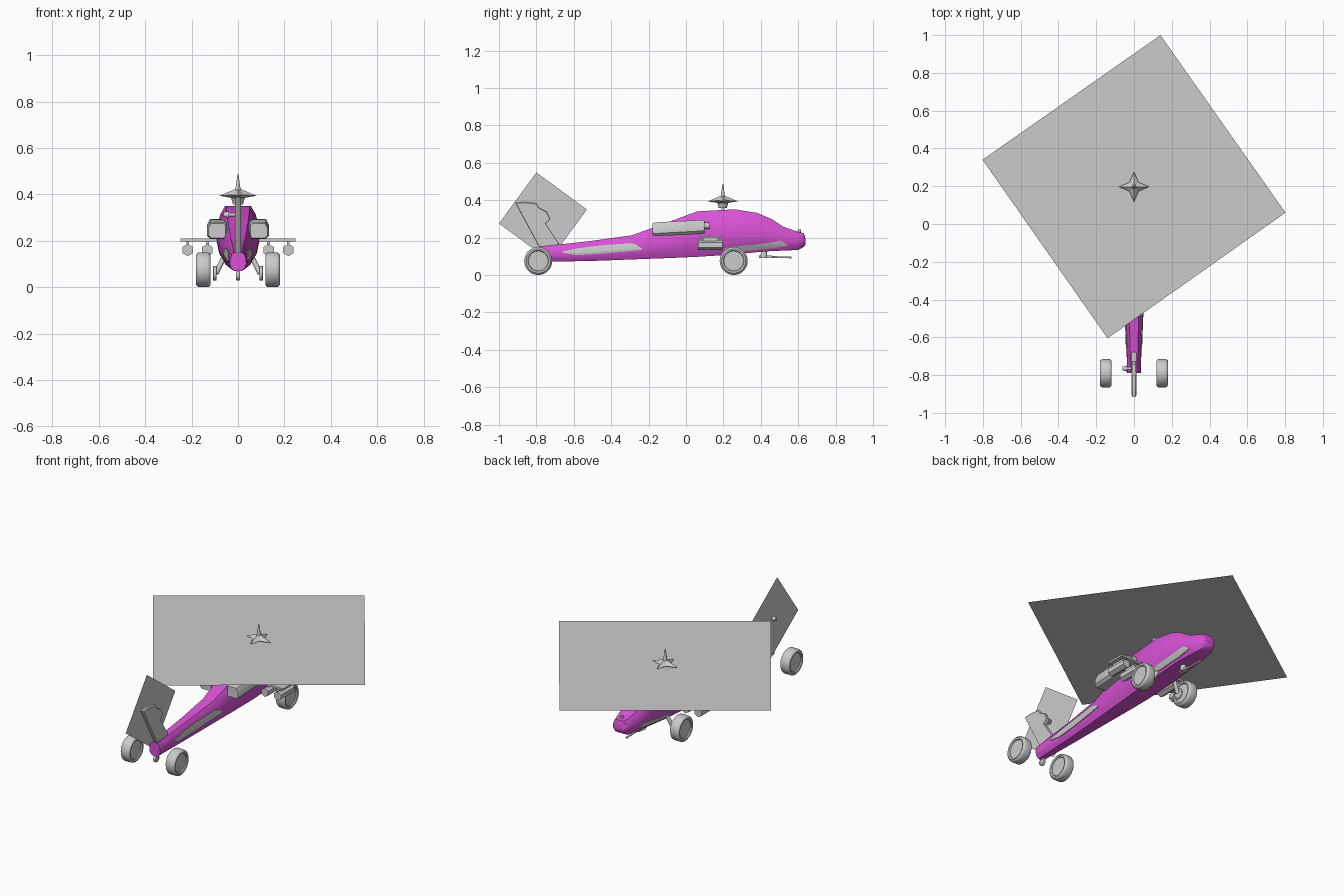
import bpy, bmesh, math
from mathutils import Vector

if "Cube" in bpy.data.objects:
    bpy.data.objects.remove(bpy.data.objects["Cube"])


def material(name, rgb):
    m = bpy.data.materials.new(name)
    m.diffuse_color = (*rgb, 1)
    m.use_nodes = True
    m.node_tree.nodes["Principled BSDF"].inputs["Base Color"].default_value = m.diffuse_color
    return m


PINK = material("magenta_paint", (0.69, 0.085, 0.67))
GREY = material("light_grey", (0.6, 0.6, 0.6))


def finish(name, bm, mat, smooth=None):
    bmesh.ops.recalc_face_normals(bm, faces=bm.faces[:])
    me = bpy.data.meshes.new(name)
    bm.to_mesh(me)
    bm.free()
    me.materials.append(mat)
    ob = bpy.data.objects.new(name, me)
    bpy.context.collection.objects.link(ob)
    if smooth:
        bpy.ops.object.select_all(action='DESELECT')
        ob.select_set(True)
        bpy.context.view_layer.objects.active = ob
        bpy.ops.object.shade_smooth_by_angle(angle=math.radians(smooth))
    return ob


def loft(name, rings, mat, smooth=None):
    """Skin closed rings of points and cap both ends."""
    bm = bmesh.new()
    vs = [[bm.verts.new(p) for p in r] for r in rings]
    n = len(rings[0])
    for a, b in zip(vs, vs[1:]):
        for i in range(n):
            bm.faces.new((a[i], a[(i + 1) % n], b[(i + 1) % n], b[i]))
    bm.faces.new(vs[0])
    bm.faces.new(vs[-1])
    return finish(name, bm, mat, smooth)


def rod(name, p1, p2, r1, r2=None, segs=12, mat=GREY, smooth=40):
    """Cylinder or cone between two points."""
    p1, p2 = Vector(p1), Vector(p2)
    q = (p2 - p1).to_track_quat('Z', 'Y')
    rings = []
    for p, r in ((p1, r1), (p2, r1 if r2 is None else r2)):
        rings.append([p + q @ Vector((r * math.cos(a), r * math.sin(a), 0))
                      for a in (2 * math.pi * (i + .5) / segs for i in range(segs))])
    return loft(name, rings, mat, smooth)


def box(name, lo, hi):
    rings = [[(lo[0], lo[1], z), (hi[0], lo[1], z), (hi[0], hi[1], z), (lo[0], hi[1], z)]
             for z in (lo[2], hi[2])]
    return loft(name, rings, GREY)


def wheel(name, x0, x1, y, z, r, segs=28):
    """Tyre with rounded shoulders and a recessed hub, axis along x."""
    w = x1 - x0
    prof = [(.14, .7), (.04, .74), (0, .86), (.1, .97), (.2, 1),
            (.8, 1), (.9, .97), (1, .86), (.96, .74), (.86, .7)]
    rings = [[(x0 + w * t, y + r * k * math.cos(2 * math.pi * i / segs),
               z + r * k * math.sin(2 * math.pi * i / segs)) for i in range(segs)]
             for t, k in prof]
    return loft(name, rings, GREY, 35)


def sheet(name, pts):
    bm = bmesh.new()
    bm.faces.new([bm.verts.new(p) for p in pts])
    return finish(name, bm, GREY)


# Fuselage stations: y, bottom, top, roof half width, half width, belly half width
ST = [(-.79, .070, .150, .018, .036, .015), (-.5, .075, .183, .024, .044, .025),
      (-.29, .083, .212, .032, .056, .035), (-.1, .09, .28, .043, .075, .045),
      (.06, .097, .34, .05, .09, .053), (.26, .11, .351, .055, .095, .056),
      (.38, .122, .332, .052, .09, .055), (.46, .128, .298, .048, .082, .05),
      (.52, .13, .258, .045, .072, .045), (.6, .134, .23, .035, .055, .035),
      (.63, .15, .224, .026, .044, .026), (.64, .165, .19, .02, .035, .02)]


def half(s):
    y, b, t, wt, w, wb = s
    h = t - b
    return [(wt, t), (w * .8, b + .85 * h), (w * .94, b + .66 * h), (w, b + .42 * h),
            (w * .88, b + .2 * h), (wb, b)]


def ring(s):
    p = half(s)
    return [(x, s[0], z) for x, z in p] + [(-x, s[0], z) for x, z in reversed(p)]


loft("fuselage", [ring(s) for s in ST], PINK, 40)


def hull_x(y, z):
    """Half width of the hull at a height and length."""
    for a, b in zip(ST, ST[1:]):
        if a[0] <= y <= b[0]:
            t = (y - a[0]) / (b[0] - a[0])
            p = half([u + (v - u) * t for u, v in zip(a, b)])
            for (x1, z1), (x2, z2) in zip(p, p[1:]):
                if z2 <= z <= z1:
                    return x1 + (x2 - x1) * (z1 - z) / (z1 - z2)
    return .04


def side_panel(name, stations, side):
    """Thin plate on the hull; stations are y, lower z, upper z."""
    rings = []
    for y, lo, hi in stations:
        zs = [lo + (hi - lo) * k / 4 for k in range(5)]
        rings.append([(side * (hull_x(y, z) + .004), y, z) for z in zs] +
                     [(side * (hull_x(y, z) - .004), y, z) for z in reversed(zs)])
    loft(name, rings, GREY)


for s, tag in ((1, "right"), (-1, "left")):
    side_panel("tail_panel_" + tag, [(-.66, .118, .126), (-.58, .106, .143), (-.46, .113, .158),
                                     (-.29, .128, .170), (-.27, .13, .165), (-.235, .134, .14)], s)
    side_panel("nose_panel_" + tag, [(.2, .138, .143), (.3, .128, .157), (.38, .135, .164),
                                     (.46, .142, .174), (.51, .15, .181), (.54, .156, .16)], s)

    # Big wheels
    x0, x1 = sorted((s * .118, s * .18))
    wheel("rear_wheel_" + tag, x0, x1, -.79, .075, .075)
    wheel("front_wheel_" + tag, x0, x1, .255, .075, .075)

    # Small landing gear between the big wheels
    wheel("gear_wheel_" + tag, min(s * .092, s * .108), max(s * .092, s * .108), .255, .06, .032, 16)
    rod("gear_strut_" + tag, (s * .055, .27, .14), (s * .095, .255, .06), .011)

    # Engine pod: chamfered box, slightly nose up
    sect = [(-.045, -.03), (-.035, -.037), (.025, -.037), (.04, -.022), (.04, .012),
            (.028, .037), (-.035, .037), (-.045, .03)]
    loft("engine_" + tag, [[(s * (.093 + u * k), y, z + v * k) for u, v in sect]
                           for y, z, k in ((-.18, .243, .85), (-.165, .244, 1),
                                           (.08, .257, 1), (.098, .258, .88))], GREY, 40)
    rod("engine_intake_" + tag, (s * .1, .09, .262), (s * .1, .125, .264), .018)

    # Stub wing with pylons and pods
    box("stub_wing_" + tag, (min(0, s * .247), .075, .198), (max(0, s * .247), .19, .209))
    for i, x in enumerate((.132, .217)):
        box(f"pylon_{i}_{tag}", (s * x - .006, .09, .175), (s * x + .006, .17, .2))
        rod(f"weapon_pod_{i}_{tag}", (s * x, .065, .16), (s * x, .195, .16), .026, segs=6, smooth=None)

# Tail fin with gearbox hump
fin = [(-.915, .388), (-.87, .392), (-.80, .385), (-.785, .36), (-.745, .34), (-.725, .30),
       (-.75, .275), (-.68, .17), (-.67, .12), (-.77, .12), (-.785, .15)]
loft("tail_fin", [[(x, -.79 + (y + .79) * k, .27 + (z - .27) * k) for y, z in fin]
                  for x, k in ((-.012, .95), (-.007, 1), (.007, 1), (.012, .95))], GREY)

# Tail rotor disc plate and hub
sheet("tail_rotor_plate", [(-.045, -.80, .548), (-.045, -.53, .35),
                           (-.045, -.73, .077), (-.045, -1.0, .275)])
rod("tail_rotor_shaft", (-.005, -.765, .313), (-.048, -.765, .313), .008)
rod("tail_rotor_hub", (-.038, -.765, .313), (-.062, -.765, .313), .016, .01)

# Tail wheel
wheel("tail_wheel", -.008, .008, -.775, .05, .021, 16)
rod("tail_wheel_strut", (0, -.75, .09), (0, -.775, .05), .006)

# Main rotor: mast, collar, plate, four-pointed star and spike
C = (0, .197)
rod("rotor_mast", (0, C[1], .33), (0, C[1], .39), .008)
rod("rotor_collar", (0, C[1], .357), (0, C[1], .384), .022, .03)
sheet("rotor_plate", [(.14, 1.0, .386), (.802, .06, .386), (-.14, -.605, .386), (-.802, .34, .386)])
bm = bmesh.new()
star = []
for i in range(8):
    r, z = ((.08, .394), (.034, .398))[i % 2]
    a = math.pi * i / 4
    star.append(bm.verts.new((r * math.cos(a), C[1] + r * math.sin(a), z)))
top, low = bm.verts.new((0, C[1], .428)), bm.verts.new((0, C[1], .38))
for i in range(8):
    bm.faces.new((star[i], star[(i + 1) % 8], top))
    bm.faces.new((star[i], star[(i + 1) % 8], low))
finish("rotor_star", bm, GREY)
rod("rotor_spike", (0, C[1], .405), (0, C[1], .487), .014, .002)

# Chin gun
rod("gun_mount", (0, .42, .14), (0, .415, .092), .014, .02)
box("gun_body", (-.012, .39, .09), (.012, .46, .104))
rod("gun_barrel", (0, .44, .096), (0, .565, .094), .005)

# Nose sensor
rod("nose_sensor", (0, .605, .215), (0, .605, .242), .009)
